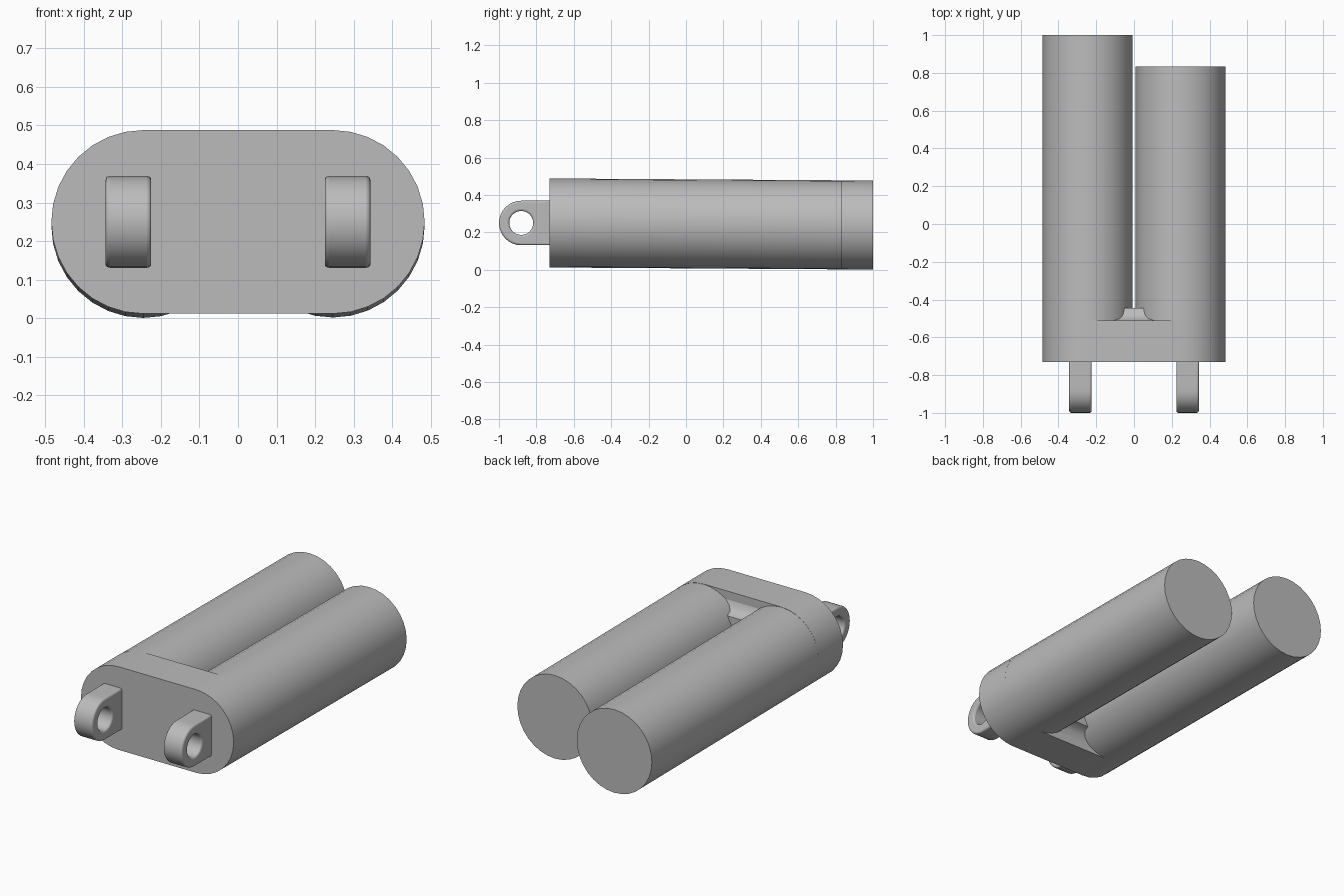
import bpy, bmesh, math
from mathutils import Vector

if "Cube" in bpy.data.objects:
    bpy.data.objects.remove(bpy.data.objects["Cube"], do_unlink=True)

GREY = (0.5, 0.5, 0.5, 1.0)
mat = bpy.data.materials.new("plain grey")
mat.use_nodes = True
mat.diffuse_color = GREY
mat.node_tree.nodes["Principled BSDF"].inputs["Base Color"].default_value = GREY

SIDES = 32
RADIUS = 0.238
AXIS_X = 0.246
AXIS_Z = 0.25
FRONT, BLOCK_BACK = -0.73, -0.51


def finish(name, bm, angle=35):
    bmesh.ops.recalc_face_normals(bm, faces=bm.faces)
    mesh = bpy.data.meshes.new(name)
    bm.to_mesh(mesh)
    bm.free()
    obj = bpy.data.objects.new(name, mesh)
    bpy.context.collection.objects.link(obj)
    mesh.materials.append(mat)
    bpy.ops.object.select_all(action="DESELECT")
    obj.select_set(True)
    bpy.context.view_layer.objects.active = obj
    bpy.ops.object.shade_smooth_by_angle(angle=math.radians(angle))
    return obj


def prism(name, start, end):
    """Closed solid between two matching outlines."""
    bm = bmesh.new()
    a = [bm.verts.new(p) for p in start]
    b = [bm.verts.new(p) for p in end]
    bm.faces.new(a)
    bm.faces.new(b)
    for i in range(len(a)):
        j = (i + 1) % len(a)
        bm.faces.new((a[i], a[j], b[j], b[i]))
    return finish(name, bm)


def circle(x, y, z):
    turns = [2 * math.pi * i / SIDES for i in range(SIDES)]
    return [Vector((x + RADIUS * math.cos(t), y, z + RADIUS * math.sin(t))) for t in turns]


# Two long tubes of unequal length, drooping slightly toward the back
for name, x, back in (("right_tube", -AXIS_X, 1.0), ("left_tube", AXIS_X, 0.835)):
    droop = 0.011 * (back - FRONT) / (1 - FRONT)
    prism(name, circle(x, FRONT + 0.002, AXIS_Z), circle(x, back, AXIS_Z - droop))


# Rounded front block joining the tubes
def stadium(y):
    half = SIDES // 2
    points = []
    for side in (1, -1):
        for i in range(half + 1):
            t = math.pi * i / half - math.pi / 2
            points.append(Vector((side * (AXIS_X + RADIUS * math.cos(t)), y,
                                  AXIS_Z + side * RADIUS * math.sin(t))))
    return points


prism("front_block", stadium(FRONT), stadium(BLOCK_BACK))

# Filleted web between the tubes behind the block
upper = [(-0.53, 0.19), (-0.51, 0.19), (-0.50, 0.162), (-0.48, 0.142), (-0.445, 0.133)]
outline = upper + [(y, -z) for y, z in reversed(upper)]
prism("centre_web", *[[Vector((x, y, AXIS_Z + z)) for y, z in outline] for x in (-0.12, 0.12)])


# Mounting lugs: round nose, square root, hole across
def lug(name, x):
    bm = bmesh.new()
    r_out, root, r_hole, half_width = 0.119, 0.17, 0.064, 0.059
    rings = []
    for side in (-1, 1):
        outer, inner = [], []
        for i in range(SIDES):
            t = 2 * math.pi * i / SIDES
            c, s = math.cos(t), math.sin(t)
            k = max(abs(c), abs(s))
            y, z = (root * c / k, r_out * s / k) if c > 1e-6 else (r_out * c, r_out * s)
            px = x + side * half_width
            outer.append(bm.verts.new((px, -0.881 + y, AXIS_Z + z)))
            inner.append(bm.verts.new((px, -0.881 + r_hole * c, AXIS_Z + r_hole * s)))
        rings.append((outer, inner))
    (o1, i1), (o2, i2) = rings
    for p, q in ((o1, i1), (i1, i2), (i2, o2), (o2, o1)):
        for i in range(SIDES):
            j = (i + 1) % SIDES
            bm.faces.new((p[i], p[j], q[j], q[i]))
    obj = finish(name, bm)
    bevel = obj.modifiers.new("soft_edges", "BEVEL")
    bevel.width = 0.011
    bevel.segments = 3
    bevel.limit_method = "ANGLE"
    bevel.angle_limit = math.radians(50)


for name, x in (("right_lug", -0.284), ("left_lug", 0.284)):
    lug(name, x)
